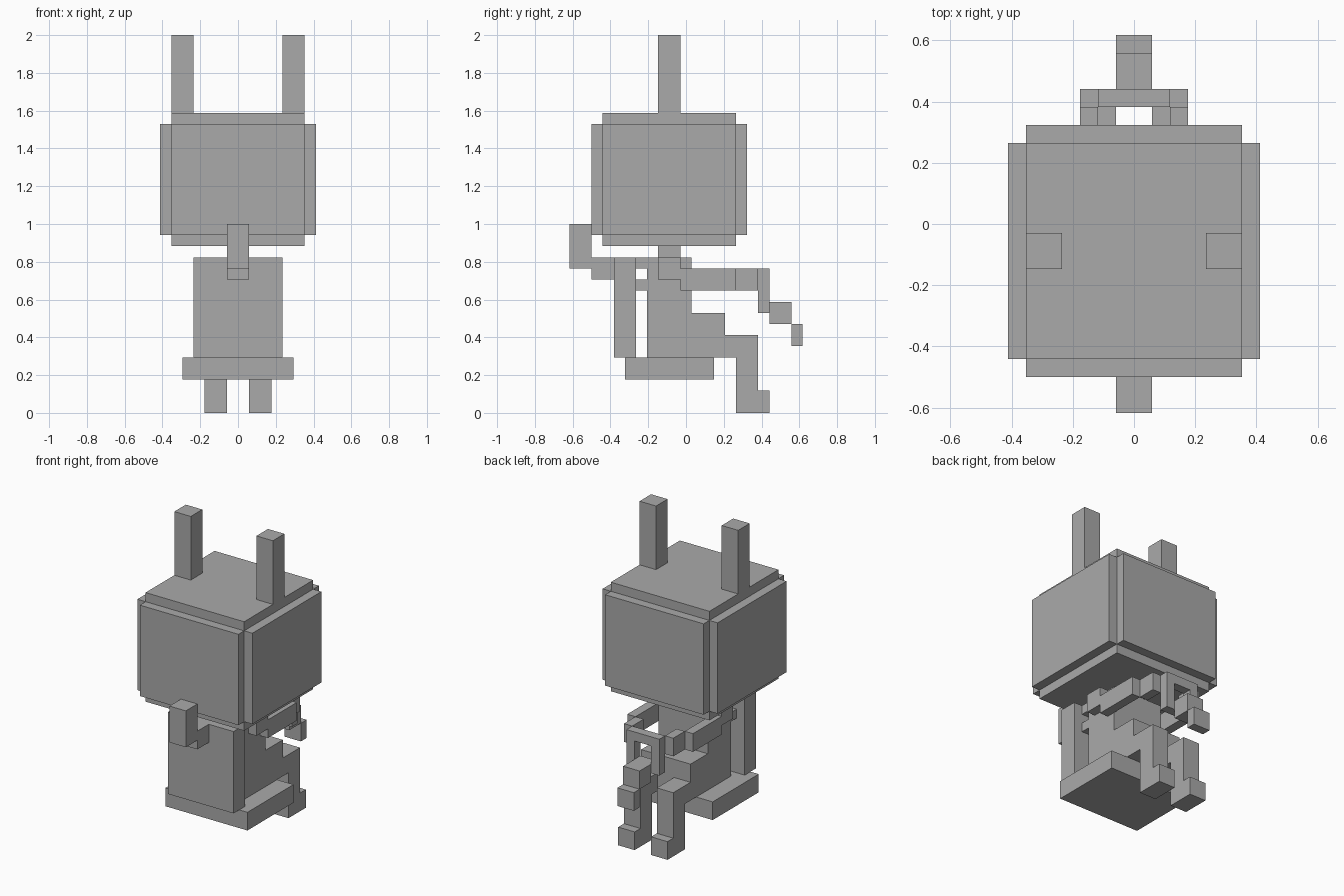
import bpy
import bmesh
from mathutils import Vector

if "Cube" in bpy.data.objects:
    bpy.data.objects.remove(bpy.data.objects["Cube"])

U = 2 / 34          # block size: the figure is 34 blocks tall
Y0 = 10.5           # block offset that centres the depth

grey = bpy.data.materials.new("plain grey")
grey.diffuse_color = (0.4, 0.4, 0.4, 1)
grey.use_nodes = True
grey.node_tree.nodes["Principled BSDF"].inputs["Base Color"].default_value = grey.diffuse_color


def part(name, *boxes, mirror=False):
    """One object from boxes (x0, x1, y0, y1, z0, z1) in block units."""
    bm = bmesh.new()
    for x0, x1, y0, y1, z0, z1 in boxes:
        spans = [(x0, x1)] + ([(-x1, -x0)] if mirror else [])
        for a, b in spans:
            cube = bmesh.ops.create_cube(bm, size=1)
            size = Vector((b - a, y1 - y0, z1 - z0))
            mid = Vector(((a + b) / 2, (y0 + y1) / 2 - Y0, (z0 + z1) / 2))
            for v in cube["verts"]:
                v.co = (Vector(c * s for c, s in zip(v.co, size)) + mid) * U
    mesh = bpy.data.meshes.new(name)
    bm.to_mesh(mesh)
    bm.free()
    mesh.materials.append(grey)
    bpy.context.collection.objects.link(bpy.data.objects.new(name, mesh))


# Head: cube core with a raised panel on each of its four sides
part("head", (-6, 6, 3, 15, 15, 27))
part("head_side_panels", (6, 7, 3, 15, 16, 26), mirror=True)
part("head_end_panels", (-6, 6, 2, 3, 16, 26), (-6, 6, 15, 16, 16, 26))
part("ears", (4, 6, 8, 10, 27, 34), mirror=True)
part("neck", (-1, 1, 8, 10, 14, 15))

# Body with stepped belly, on a flat seat
part("torso", (-3, 3, 7, 11, 5, 14))
part("belly", (-3, 3, 11, 14, 5, 9))
part("seat", (-5, 5, 5, 13, 3, 5))

# Back board, its straps and the upturned hook
part("back_board", (-4, 4, 4, 6, 5, 14))
part("straps", (2, 3, 6, 7, 13, 14), (2, 3, 6, 7, 11, 12), mirror=True)
part("hook", (-1, 1, 2, 4, 12, 14), (-1, 1, 0, 2, 13, 17))

# Arms: shoulder, forearm, hand
part("arms", (3, 4, 8, 10, 12, 14), (3, 4, 10, 15, 11, 13),
     (2, 3, 15, 17, 11, 13), mirror=True)

# Legs: knee, shin, foot
part("legs", (1, 3, 14, 15, 5, 7), (1, 3, 15, 17, 0, 7),
     (1, 3, 17, 18, 0, 2), mirror=True)

# Held ring with a stepped tail hanging from it
part("ring_sides", (1, 2, 17, 18, 9, 13), mirror=True)
part("ring_bars", (-1, 1, 17, 18, 12, 13), (-1, 1, 17, 18, 9, 10))
part("ring_tail", (-1, 1, 18, 20, 8, 10), (-1, 1, 20, 21, 6, 8))
